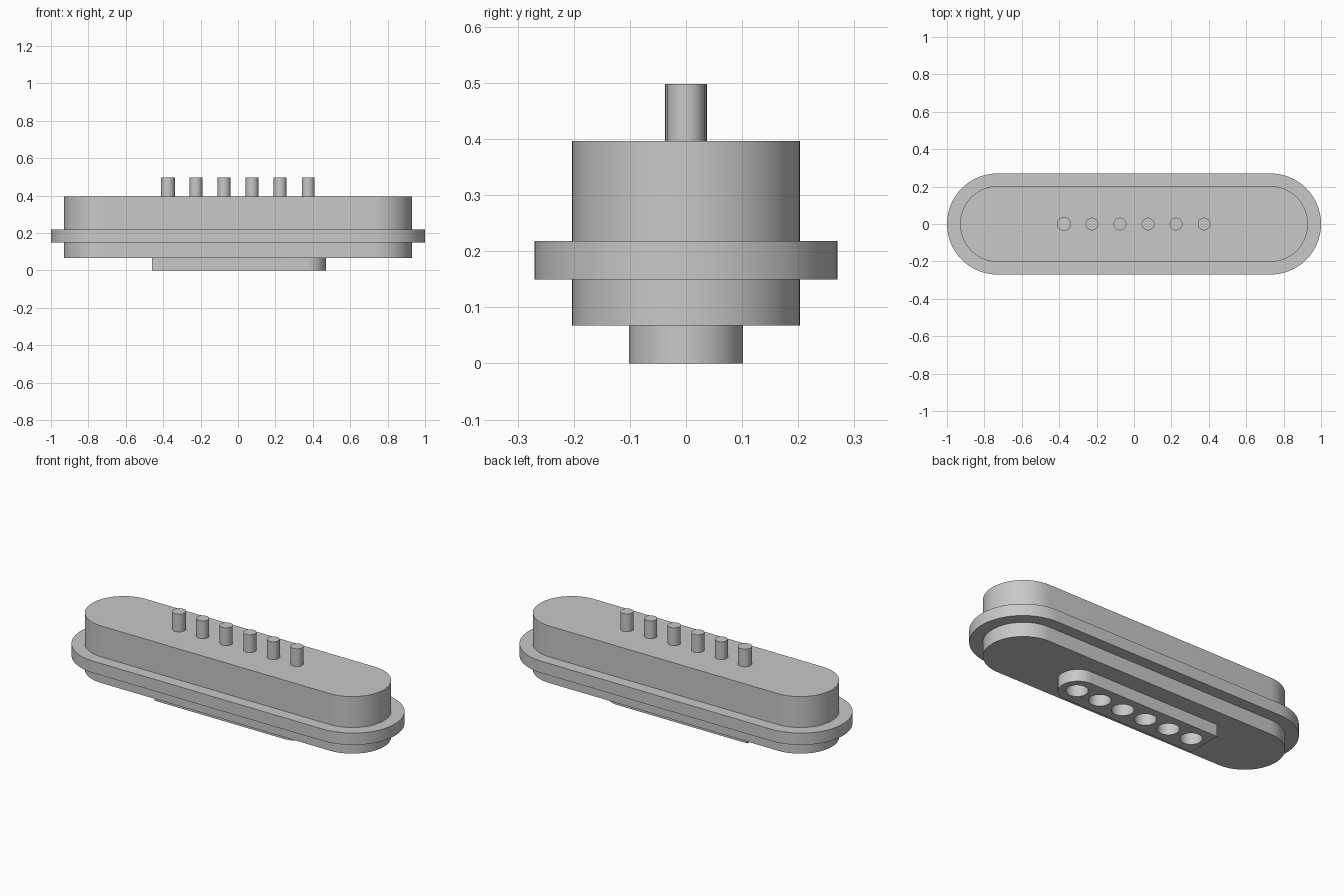
import bpy, bmesh, math

if "Cube" in bpy.data.objects:
    bpy.data.objects.remove(bpy.data.objects["Cube"])

grey = bpy.data.materials.new("light grey")
grey.diffuse_color = (0.58, 0.58, 0.58, 1)
grey.use_nodes = True
grey.node_tree.nodes["Principled BSDF"].inputs["Base Color"].default_value = grey.diffuse_color
SEG = 40


def arc(cx, r, start):
    """Half circle around (cx, 0), counter-clockwise from the start angle."""
    return [(cx + r * math.cos(start + math.pi * i / SEG),
             r * math.sin(start + math.pi * i / SEG)) for i in range(SEG + 1)]


def circle(cx, r, n=32):
    return [(cx + r * math.cos(2 * math.pi * i / n),
             r * math.sin(2 * math.pi * i / n)) for i in range(n)]


def stadium(half_x, r):
    c = half_x - r
    return arc(c, r, -math.pi / 2) + arc(-c, r, math.pi / 2)


def extrude(name, outlines, z0, z1):
    """Make one object from flat outlines extruded between two heights."""
    bm = bmesh.new()
    for outline in outlines:
        face = bm.faces.new([bm.verts.new((x, y, z0)) for x, y in outline])
        res = bmesh.ops.extrude_face_region(bm, geom=[face], use_keep_orig=True)
        top = [v for v in res["geom"] if isinstance(v, bmesh.types.BMVert)]
        bmesh.ops.translate(bm, verts=top, vec=(0, 0, z1 - z0))
    bmesh.ops.recalc_face_normals(bm, faces=bm.faces)
    mesh = bpy.data.meshes.new(name)
    bm.to_mesh(mesh)
    bm.free()
    mesh.materials.append(grey)
    ob = bpy.data.objects.new(name, mesh)
    bpy.context.collection.objects.link(ob)
    return ob


def activate(ob):
    bpy.ops.object.select_all(action='DESELECT')
    ob.select_set(True)
    bpy.context.view_layer.objects.active = ob


# Rounded body and the flange around it
body = extrude("body", [stadium(0.93, 0.203)], 0.068, 0.396)
flange = extrude("flange", [stadium(1.0, 0.27)], 0.15, 0.218)

# Lower socket block: round at +x, square at -x
block = arc(0.368, 0.102, -math.pi / 2) + [(-0.461, 0.102), (-0.461, -0.102)]
socket = extrude("socket_block", [block], 0.0, 0.068)

# Row of contact pins on top, the first one slightly thicker
xs = [-0.375 + 0.15 * i for i in range(6)]
pins = [extrude(f"pin_{i + 1}", [circle(x, 0.037 if i == 0 else 0.034)], 0.39, 0.498)
        for i, x in enumerate(xs)]

# Matching round holes drilled from below
cutter = extrude("hole_cutter", [circle(x, 0.057) for x in xs], -0.05, 0.17)
cutter.hide_render = True
for ob in (body, socket):
    activate(ob)
    mod = ob.modifiers.new("holes", 'BOOLEAN')
    mod.operation = 'DIFFERENCE'
    mod.solver = 'EXACT'
    mod.object = cutter
    bpy.ops.object.modifier_apply(modifier=mod.name)
bpy.data.objects.remove(cutter, do_unlink=True)

# Smooth round walls, sharp rims
for ob in [body, flange, socket] + pins:
    activate(ob)
    bpy.ops.object.shade_smooth_by_angle(angle=math.radians(30))
